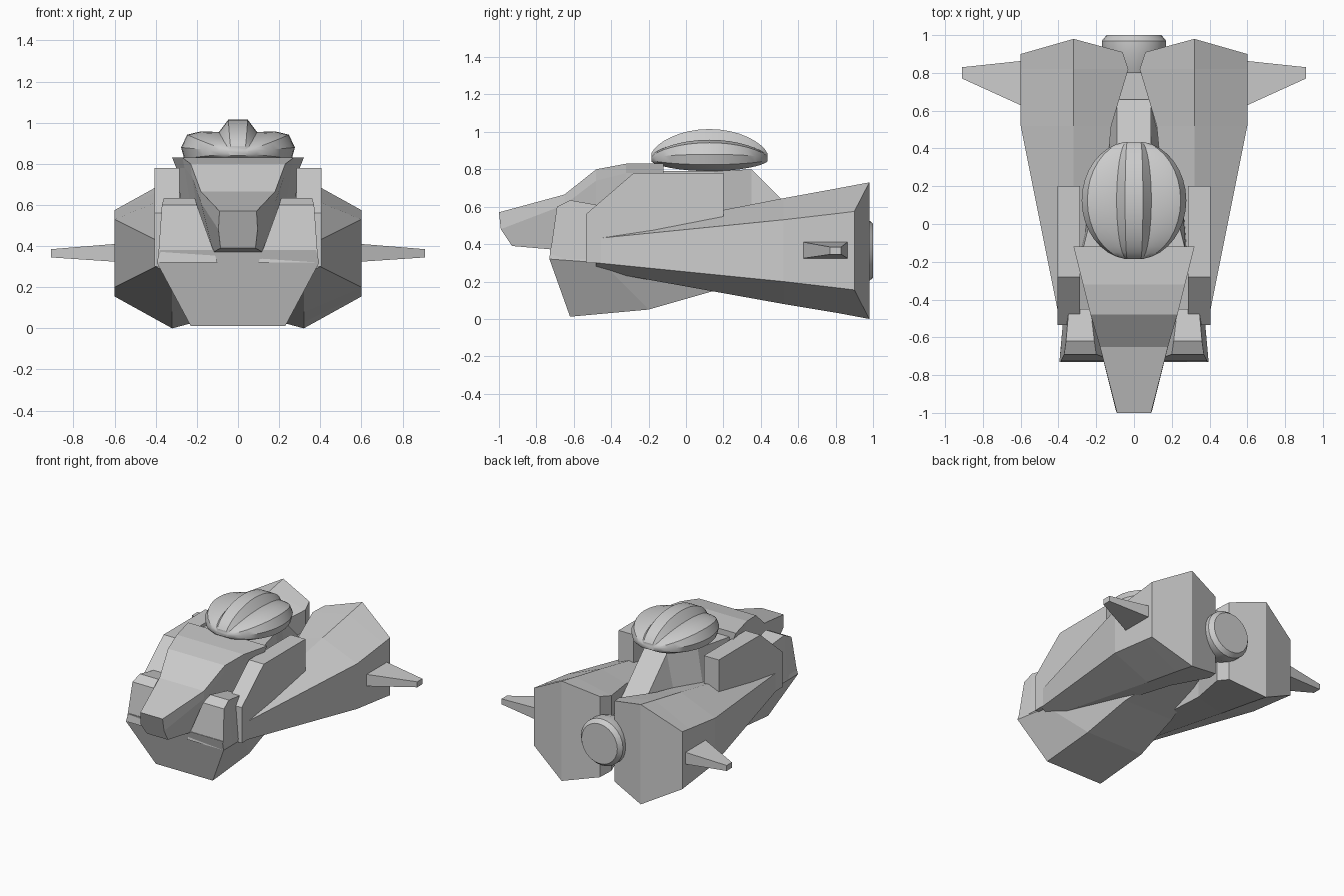
import bpy, bmesh, math

cube = bpy.data.objects.get("Cube")
if cube:
    bpy.data.objects.remove(cube, do_unlink=True)

grey = bpy.data.materials.new("hull_grey")
grey.use_nodes = True
grey.diffuse_color = (0.6, 0.6, 0.6, 1)
grey.node_tree.nodes["Principled BSDF"].inputs["Base Color"].default_value = (0.6, 0.6, 0.6, 1)


def loft(name, rings, mirror=False, split=False, smooth=False):
    """Skin a list of equal rings of points and close both ends."""
    bm = bmesh.new()
    loops = [[bm.verts.new(p) for p in ring] for ring in rings]
    n = len(loops[0])
    for a, b in zip(loops, loops[1:]):
        for i in range(n):
            j = (i + 1) % n
            bm.faces.new((a[i], a[j], b[j], b[i]))
    for end in (loops[0], loops[-1]):
        if split:
            bm.faces.new(end[:4])
            bm.faces.new((end[0], end[3], end[4], end[5]))
        else:
            bm.faces.new(end)
    bmesh.ops.recalc_face_normals(bm, faces=bm.faces)
    mesh = bpy.data.meshes.new(name)
    bm.to_mesh(mesh)
    bm.free()
    mesh.materials.append(grey)
    obj = bpy.data.objects.new(name, mesh)
    bpy.context.collection.objects.link(obj)
    if mirror:
        obj.modifiers.new("mirror", "MIRROR").use_mirror_merge = False
    if smooth:
        bpy.ops.object.select_all(action="DESELECT")
        obj.select_set(True)
        bpy.context.view_layer.objects.active = obj
        bpy.ops.object.shade_smooth_by_angle(angle=math.radians(30))
    return obj


def both(half):
    """Complete a half section across the centre plane."""
    return half + [(-x, y, z) for x, y, z in reversed(half)]


def section(y, *points):
    return [(x, y, z) for x, z in points]


# Lower hull: wide chin tapering to the tail between the engines
loft("lower_hull", [
    both([(.38, -.725, .38), (.395, -.73, .32), (.23, -.62, .012)]),
    both([(.36, -.45, .40), (.37, -.45, .30), (.23, -.20, .05)]),
    both([(.28, .10, .45), (.28, .10, .32), (.20, .15, .15)]),
    both([(.04, .83, .48), (.04, .83, .40), (.04, .82, .31)]),
])

# Cheeks either side of the nose
loft("cheek", [
    [(.39, -.73, .32), (.37, -.69, .60), (.20, -.69, .60), (.12, -.72, .38), (.10, -.73, .32)],
    [(.385, -.62, .32), (.36, -.62, .635), (.21, -.62, .635), (.13, -.62, .38), (.10, -.62, .32)],
    [(.37, -.45, .32), (.345, -.45, .605), (.23, -.45, .605), (.15, -.45, .38), (.12, -.45, .32)],
], mirror=True)

# Nose and forward upper body
loft("nose_body", [
    both([(.09, -1.0, .57), (.095, -.99, .48), (.085, -.93, .39)]),
    both([(.18, -.65, .665), (.18, -.65, .61), (.12, -.70, .37)]),
    both([(.23, -.48, .80), (.225, -.48, .74), (.16, -.48, .38)]),
    both([(.27, -.32, .83), (.26, -.32, .78), (.20, -.32, .40)]),
    both([(.32, -.12, .83), (.30, -.12, .78), (.25, -.12, .42)]),
])

# Rear upper body, with the sloping spine behind the canopy
loft("rear_body", [
    both(section(-.13, (.27, .79), (.28, .42))),
    both(section(.15, (.20, .79), (.26, .42))),
    both([(.09, .35, .80), (.17, .35, .42)]),
    both([(.09, .66, .49), (.09, .66, .42)]),
])

# Shoulder pods
pod_profile = [(-.535, .30), (-.535, .56), (-.28, .78), (.20, .78), (.20, .50), (-.42, .30)]
loft("shoulder_pod", [[(x, y, z) for y, z in pod_profile] for x in (.285, .405)], mirror=True)

# Engine nacelles
loft("engine", [
    section(-.48, (.32, .45), (.4, .43), (.4, .30), (.32, .26), (.22, .27), (.22, .43)),
    section(.52, (.32, .645), (.6, .53), (.6, .20), (.32, .08), (.12, .13), (.12, .59)),
    section(.82, (.32, .70), (.6, .565), (.6, .165), (.32, .03), (.03, .09), (.03, .64)),
    [(.32, .98, .73), (.6, .90, .575), (.6, .90, .155),
     (.32, .98, 0), (.06, .91, .07), (.06, .91, .66)],
], mirror=True, split=True)

# Side fins
loft("side_fin", [
    [(x, y, z) for y, z in ((a, lo), (b, lo), (b, hi), (a, hi))]
    for x, a, b, lo, hi in ((.58, .62, .865, .323, .412), (.91, .77, .83, .345, .385))
], mirror=True)

# Round exhaust
loft("exhaust", [
    [(r * math.cos(t), y, .365 + r * math.sin(t)) for t in (math.tau * i / 24 for i in range(24))]
    for y, r in ((.80, .13), (.90, .17), (.97, .17), (1.0, .145))
], smooth=True)

# Canopy: two lobes with a raised central ridge, lofted front to back
rings = []
steps = 16
for i in range(steps + 1):
    a = math.radians(-82 + 164 * i / steps)
    y = .125 + .313 * math.sin(a)
    c = math.cos(a)
    w, h = c, c ** 1.3
    ridge = .035 + .012 * c
    groove = ridge + .045 * c
    rings.append(both([
        (min(ridge, .28 * w), y, .875 + .14 * h),
        (min(groove, .28 * w), y, .865 + .09 * h),
        (.17 * w + .01, y, .86 + .098 * h),
        (.235 * w + .012, y, .86 + .082 * h),
        (.265 * w + .012, y, .86 + .02 * h),
        (.25 * w + .012, y, .85 - .025 * h),
        (.17 * w + .01, y, .845 - .055 * h),
    ]))
loft("canopy", rings, smooth=True)
